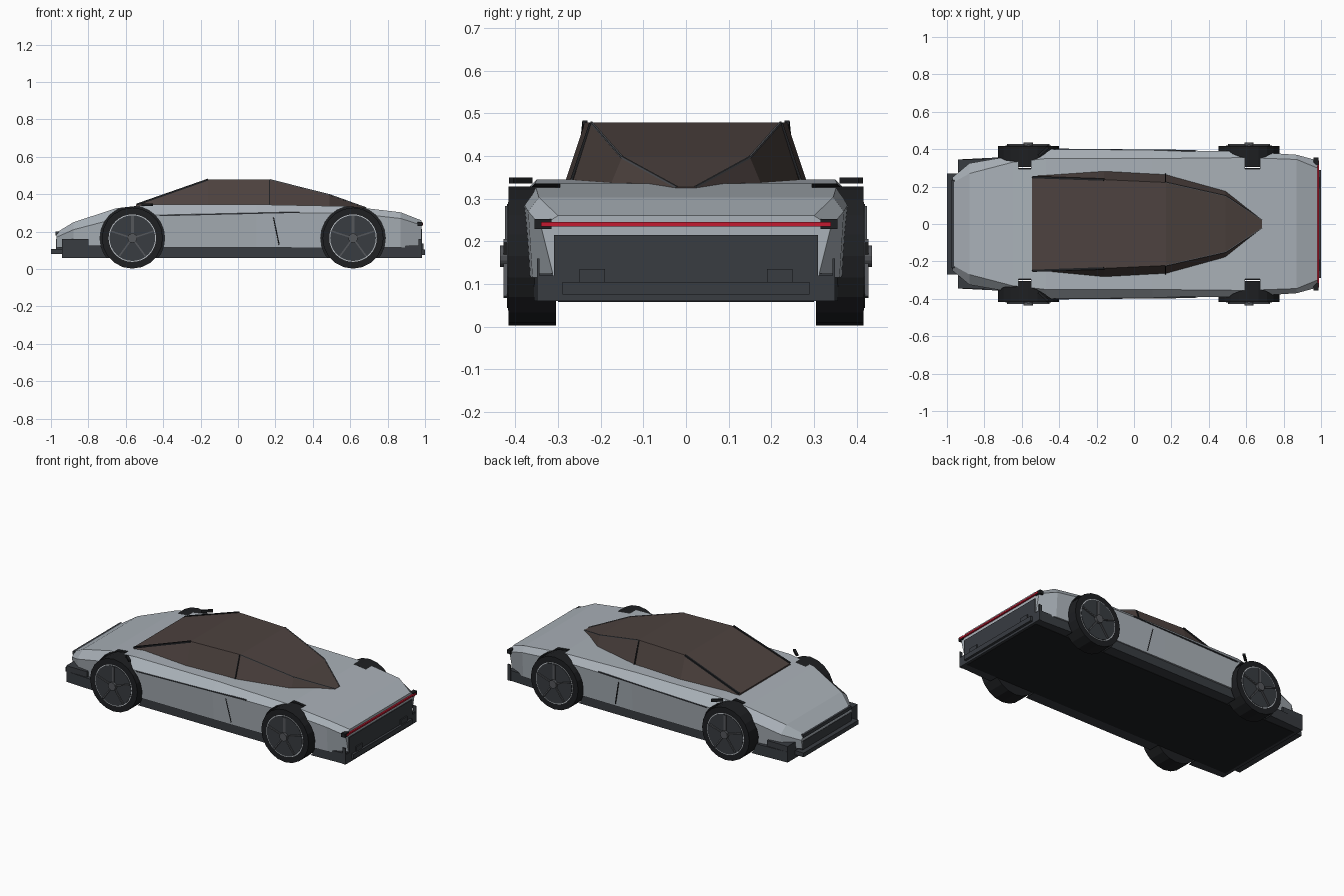
import bpy, bmesh, math
from mathutils import Vector, Matrix

if "Cube" in bpy.data.objects:
    bpy.data.objects.remove(bpy.data.objects["Cube"])


def material(name, rgb):
    m = bpy.data.materials.new(name)
    m.diffuse_color = (*rgb, 1)
    m.use_nodes = True
    m.node_tree.nodes["Principled BSDF"].inputs["Base Color"].default_value = m.diffuse_color
    return m


PAINT = material("silver_paint", (0.40, 0.44, 0.48))
GLASS = material("tinted_glass", (0.075, 0.055, 0.05))
TRIM = material("dark_trim", (0.04, 0.045, 0.053))
BLACK = material("black_rubber", (0.013, 0.014, 0.016))
RED = material("red_light", (0.55, 0.01, 0.03))
METAL = material("wheel_metal", (0.09, 0.095, 0.105))
RIM = material("bright_rim", (0.5, 0.53, 0.56))


def finish(name, bm, mat):
    bmesh.ops.recalc_face_normals(bm, faces=bm.faces)
    me = bpy.data.meshes.new(name)
    bm.to_mesh(me)
    bm.free()
    me.materials.append(mat)
    ob = bpy.data.objects.new(name, me)
    bpy.context.collection.objects.link(ob)
    return ob


def box(name, x, y, z, mat):
    bm = bmesh.new()
    bmesh.ops.create_cube(bm, size=1)
    for v in bm.verts:
        v.co = Vector([(a + b) / 2 + c * (b - a) for c, (a, b) in zip(v.co, (x, y, z))])
    return finish(name, bm, mat)


def bar(name, a, b, w, h, mat):
    """Thin rectangular strip from a to b."""
    a, b = Vector(a), Vector(b)
    bm = bmesh.new()
    bmesh.ops.create_cube(bm, size=1)
    bmesh.ops.scale(bm, vec=(w, h, (b - a).length), verts=bm.verts)
    q = (b - a).to_track_quat('Z', 'Y').to_matrix().to_4x4()
    bmesh.ops.transform(bm, matrix=Matrix.Translation((a + b) / 2) @ q, verts=bm.verts)
    return finish(name, bm, mat)


def disc(name, x, z, y0, y1, r, mat, n=20):
    bm = bmesh.new()
    bmesh.ops.create_cone(bm, cap_ends=True, segments=n, radius1=r, radius2=r, depth=abs(y1 - y0))
    m = Matrix.Translation((x, (y0 + y1) / 2, z)) @ Matrix.Rotation(math.pi / 2, 4, 'X')
    bmesh.ops.transform(bm, matrix=m, verts=bm.verts)
    return finish(name, bm, mat)


def loft(name, stations, mat):
    """stations: (x, [(y, z), ...]) half sections from bottom to top, mirrored across y."""
    bm = bmesh.new()
    rings = []
    for x, half in stations:
        pts = half + [(-y, z) for y, z in reversed(half)]
        rings.append([bm.verts.new((x, y, z)) for y, z in pts])
    n = len(rings[0])
    for a, b in zip(rings, rings[1:]):
        for i in range(n):
            bm.faces.new((a[i], a[(i + 1) % n], b[(i + 1) % n], b[i]))
    bm.faces.new(rings[0])
    bm.faces.new(rings[-1])
    return finish(name, bm, mat)


# Body shell: x, sill width, crease y/z, top edge y/z
body_rows = [
    (-0.97, .24, .25, .17, .22, .195), (-0.88, .315, .325, .21, .27, .25),
    (-0.65, .35, .365, .27, .33, .325), (-0.47, .38, .40, .288, .35, .345),
    (0.10, .38, .395, .30, .35, .345), (0.60, .375, .388, .30, .355, .335),
    (0.87, .36, .37, .27, .345, .303), (0.98, .31, .34, .235, .30, .26)]
body = loft("body_shell", [(x, [(yb, .115), (ym, zm), (yt, zt)])
                           for x, yb, ym, zm, yt, zt in body_rows], PAINT)

# Dark underbody
floor = loft("underbody", [(x, [(y, .06), (y, .125)]) for x, y in
                           ((-.94, .345), (-.45, .37), (.5, .37), (.98, .345))], TRIM)
box("floor_plate", (-.92, .97), (-.30, .30), (.058, .07), BLACK)

# Glass cabin tapering to a point at the rear
loft("cabin_glass", [
    (-.545, [(.262, .325), (.245, .345)]),
    (-.16, [(.285, .335), (.237, .479)]),
    (.17, [(.267, .335), (.222, .479)]),
    (.49, [(.18, .325), (.15, .397)]),
    (.685, [(.028, .31), (.022, .327)])], GLASS)

# Nose and tail parts
box("front_bumper", (-.942, -.80), (-.345, .345), (.06, .16), TRIM)
box("front_splitter", (-1, -.94), (-.27, .27), (.08, .106), TRIM)
box("front_panel", (-.972, -.94), (-.24, .24), (.10, .16), TRIM)
box("front_light", (-.976, -.96), (-.235, .235), (.18, .2), TRIM)
box("rear_panel", (.96, .985), (-.31, .31), (.10, .215), TRIM)
box("rear_bumper", (.93, .985), (-.345, .345), (.06, .12), TRIM)
box("rear_lip", (.97, 1), (-.29, .29), (.075, .105), TRIM)
box("tail_light", (.97, .99), (-.34, .34), (.235, .245), RED)

# Parts repeated on both sides
for s, side in ((1, "left"), (-1, "right")):
    def span(a, b):
        return tuple(sorted((s * a, s * b)))
    box("tail_light_end_" + side, (.96, .986), span(.315, .355), (.229, .252), BLACK)
    box("exhaust_" + side, (.97, .992), span(.19, .25), (.105, .135), TRIM)
    box("rear_fin_" + side, (.965, .985), span(.343, .349), (.06, .16), TRIM)
    bar("windscreen_pillar_" + side, (-.54, s * .25, .345), (-.16, s * .237, .478), .012, .01, BLACK)
    bar("door_pillar_" + side, (.168, s * .268, .345), (.168, s * .224, .477), .006, .006, BLACK)
    bar("rear_glass_trim_" + side, (.17, s * .222, .478), (.49, s * .15, .397), .005, .005, METAL)
    bar("rear_glass_tip_" + side, (.49, s * .15, .397), (.685, s * .022, .327), .005, .005, METAL)
    bar("crease_line_" + side, (-.42, s * .399, .285), (.33, s * .392, .303), .008, .006, TRIM)
    bar("door_gap_" + side, (.19, s * .392, .275), (.22, s * .381, .13), .005, .005, BLACK)
    bar("mirror_" + side, (-.51, s * .365, .343), (-.46, s * .41, .343), .014, .014, BLACK)

    # Wheels
    for x, end in ((-.565, "front"), (.615, "rear")):
        tag = f"_{end}_{side}"
        z = .165
        cutter = disc("wheel_well_cutter" + tag, x, z, s * .295, s * .6, .173, BLACK, 24)
        cutter.hide_render = True
        cutter.hide_viewport = True
        for target in (body, floor):
            mod = target.modifiers.new("wheel_well", 'BOOLEAN')
            mod.object = cutter
            mod.operation = 'DIFFERENCE'
            mod.solver = 'EXACT'
            mod.material_mode = 'TRANSFER'
        disc("tyre" + tag, x, z, s * .305, s * .416, .163, BLACK)
        disc("bright_ring" + tag, x, z, s * .41, s * .4175, .127, RIM, 32)
        disc("wheel_disc" + tag, x, z, s * .41, s * .42, .122, TRIM, 32)
        disc("hub" + tag, x, z, s * .41, s * .436, .025, METAL, 16)
        for k in range(5):
            a = math.pi / 2 + k * math.tau / 5
            d = Vector((math.cos(a), 0, math.sin(a)))
            c = Vector((x, s * .42, z))
            bar(f"spoke_{k}" + tag, c + d * .02, c + d * .118, .016, .008, METAL)
